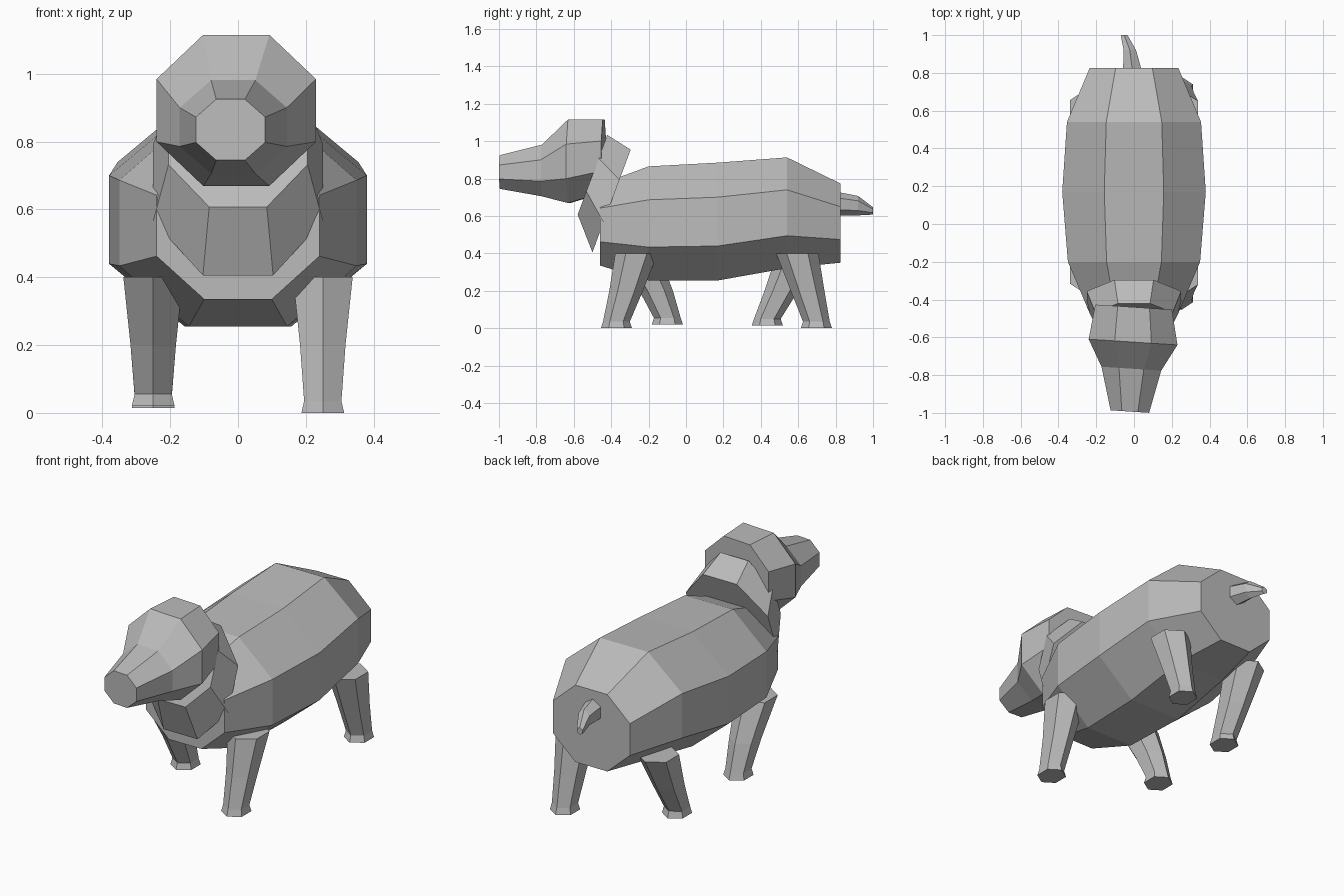
import bpy
import bmesh
from math import cos, sin, pi
from mathutils import Vector

cube = bpy.data.objects.get("Cube")
if cube:
    bpy.data.objects.remove(cube)

grey = bpy.data.materials.new("plain_grey")
grey.use_nodes = True
colour = (0.5, 0.5, 0.5, 1)
grey.diffuse_color = colour
grey.node_tree.nodes["Principled BSDF"].inputs["Base Color"].default_value = colour

X, Y, Z = Vector((1, 0, 0)), Vector((0, 1, 0)), Vector((0, 0, 1))


def loft(name, rings, u, v, sides=8):
    """Skin flat-sided rings of (centre, half size along u, half size along v)."""
    bm = bmesh.new()
    scale = 1 / cos(pi / sides)
    loops = []
    for centre, ru, rv in rings:
        loop = []
        for i in range(sides):
            a = (2 * i + 1) * pi / sides
            point = Vector(centre) + scale * (u * ru * cos(a) + v * rv * sin(a))
            loop.append(bm.verts.new(point))
        loops.append(loop)
    for a, b in zip(loops, loops[1:]):
        for i in range(sides):
            j = (i + 1) % sides
            bm.faces.new((a[i], a[j], b[j], b[i]))
    bm.faces.new(loops[0])
    bm.faces.new(loops[-1])
    bmesh.ops.recalc_face_normals(bm, faces=bm.faces)
    mesh = bpy.data.meshes.new(name)
    bm.to_mesh(mesh)
    bm.free()
    mesh.materials.append(grey)
    obj = bpy.data.objects.new(name, mesh)
    bpy.context.collection.objects.link(obj)
    return obj


# Barrel body, chest to rump
loft("body", [
    ((0, -0.46, 0.552), 0.24, 0.217),
    ((0, -0.20, 0.56), 0.35, 0.305),
    ((0, 0.17, 0.57), 0.38, 0.315),
    ((0, 0.54, 0.617), 0.355, 0.296),
    ((0, 0.825, 0.562), 0.235, 0.212),
], X, Z)

# Neck, a leaning collar that flares toward the chest
lean = Vector((0, 0.205, 0.55)).normalized()
loft("neck", [
    ((0, -0.50, 0.82), 0.205, 0.227),
    ((0, -0.398, 0.68), 0.25, 0.293),
], X, lean)

# Head and muzzle, turned slightly aside
turn = Vector((1, -0.065, 0))
loft("head", [
    ((-0.022, -0.993, 0.835), 0.102, 0.09),
    ((-0.014, -0.766, 0.843), 0.158, 0.138),
    ((-0.005, -0.625, 0.892), 0.235, 0.223),
    ((-0.002, -0.44, 0.92), 0.203, 0.195),
], turn, Z)

# Tapered tail
loft("tail", [
    ((-0.008, 0.81, 0.665), 0.05, 0.055),
    ((-0.022, 0.92, 0.655), 0.033, 0.045),
    ((-0.052, 1.0, 0.627), 0.018, 0.017),
], X, Z, 6)


# Striding legs: hip, knee, ankle and foot rings
def leg(name, x, hip, knee, foot, lift):
    loft(name, [
        ((x, hip, 0.40), 0.088, 0.098),
        ((x, knee, 0.20), 0.067, 0.078),
        ((x, foot, lift + 0.035), 0.055, 0.062),
        ((x, foot, lift), 0.063, 0.072),
    ], X, Y, 6)


leg("front_left_leg", 0.25, -0.265, -0.32, -0.372, 0)
leg("front_right_leg", -0.25, -0.26, -0.16, -0.10, 0.02)
leg("hind_left_leg", 0.25, 0.595, 0.65, 0.697, 0)
leg("hind_right_leg", -0.25, 0.60, 0.51, 0.435, 0.015)
